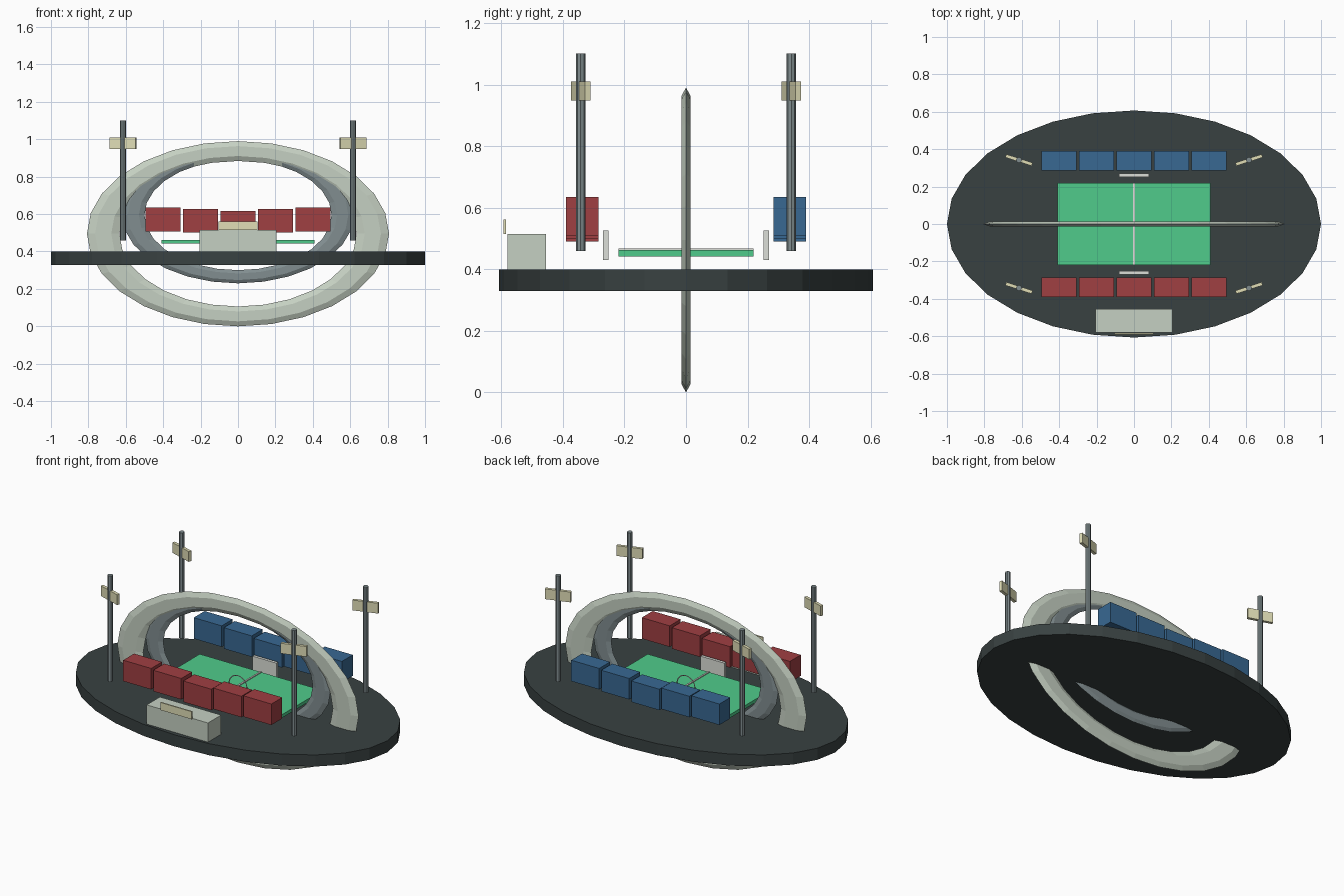
import bpy, bmesh, math
from mathutils import Matrix

if "Cube" in bpy.data.objects:
    bpy.data.objects.remove(bpy.data.objects["Cube"])


def material(name, rgb):
    m = bpy.data.materials.new(name)
    m.diffuse_color = (*rgb, 1)
    m.use_nodes = True
    m.node_tree.nodes["Principled BSDF"].inputs["Base Color"].default_value = m.diffuse_color
    return m


DARK = material("dark_slate", (0.04, 0.053, 0.053))
PALE = material("pale_green_grey", (0.56, 0.63, 0.54))
STEEL = material("steel", (0.22, 0.27, 0.28))
GREEN = material("turf", (0.08, 0.6, 0.26))
RED = material("red", (0.35, 0.05, 0.055))
BLUE = material("blue", (0.04, 0.14, 0.29))
WHITE = material("white", (0.72, 0.74, 0.69))
LAMP = material("lamp", (0.75, 0.73, 0.47))


def finish(name, bm, loc, mat, rot=0):
    bmesh.ops.recalc_face_normals(bm, faces=bm.faces)
    me = bpy.data.meshes.new(name)
    bm.to_mesh(me)
    bm.free()
    me.materials.append(mat)
    ob = bpy.data.objects.new(name, me)
    ob.location = loc
    ob.rotation_euler.z = rot
    bpy.context.collection.objects.link(ob)
    return ob


def box(name, loc, size, mat, rot=0):
    bm = bmesh.new()
    bmesh.ops.create_cube(bm, size=1, matrix=Matrix.Diagonal((*size, 1)))
    return finish(name, bm, loc, mat, rot)


def cylinder(name, loc, rx, ry, height, sides, mat):
    bm = bmesh.new()
    bmesh.ops.create_cone(bm, cap_ends=True, segments=sides, radius1=1, radius2=1, depth=height)
    bmesh.ops.scale(bm, vec=(rx, ry, 1), verts=bm.verts)
    # put a corner exactly on the x axis
    return finish(name, bm, loc, mat)


def upright_ring(name, z, rx, rz, ratio, half_y, mat, segs=28, sides=6):
    # flattened elliptical torus standing in the xz plane
    bm = bmesh.new()
    loops = []
    for i in range(segs):
        a = math.tau * i / segs
        loop = []
        for j in range(sides):
            b = math.tau * j / sides
            k = 1 + ratio * math.cos(b)
            y = half_y * math.sin(b) / math.sin(math.pi / 3)
            loop.append(bm.verts.new((rx * k * math.cos(a), y, rz * k * math.sin(a))))
        loops.append(loop)
    for i in range(segs):
        p, q = loops[i], loops[(i + 1) % segs]
        for j in range(sides):
            n = (j + 1) % sides
            bm.faces.new((p[j], q[j], q[n], p[n]))
    return finish(name, bm, (0, 0, z), mat)


# Oval platform
cylinder("platform", (0, 0, 0.364), 1.0, 0.607, 0.07, 28, DARK)

# Arch rings passing through the platform
upright_ring("outer_arch_ring", 0.495, 0.721, 0.442, 0.12, 0.0145, PALE)
upright_ring("inner_arch_ring", 0.595, 0.56, 0.33, 0.107, 0.0105, STEEL)

# Playing field with halfway line and centre ring
box("field", (0, 0, 0.452), (0.82, 0.44, 0.02), GREEN)
box("halfway_line", (0, 0, 0.464), (0.01, 0.44, 0.007), WHITE)
upright_ring("centre_ring", 0.465, 0.06, 0.06, 0.05, 0.002, WHITE, 24)

# Seating blocks and small boards on both long sides
for side, s, mat in (("front", -1, RED), ("back", 1, BLUE)):
    for i in range(-2, 3):
        z = (0.553, 0.564, 0.571)[abs(i)]
        box(f"{side}_seating_block", (0.2 * i * 1.005, s * 0.337, z), (0.187, 0.104, 0.127), mat)
    box(f"{side}_board", (0, s * 0.261, 0.478), (0.16, 0.018, 0.095), WHITE)

# Entrance building with plain sign plate
box("entrance_building", (0, -0.517, 0.456), (0.41, 0.126, 0.118), PALE)
box("sign_plate", (0, -0.588, 0.538), (0.21, 0.008, 0.046), LAMP)

# Floodlights at four corners
for sx in (-1, 1):
    for sy in (-1, 1):
        x, y = sx * 0.615, sy * 0.342
        cylinder("floodlight_pole", (x, y, 0.78), 0.0155, 0.0155, 0.64, 8, STEEL)
        box("floodlight_panel", (x, y, 0.979), (0.148, 0.018, 0.062), LAMP,
            sx * math.radians(18))
